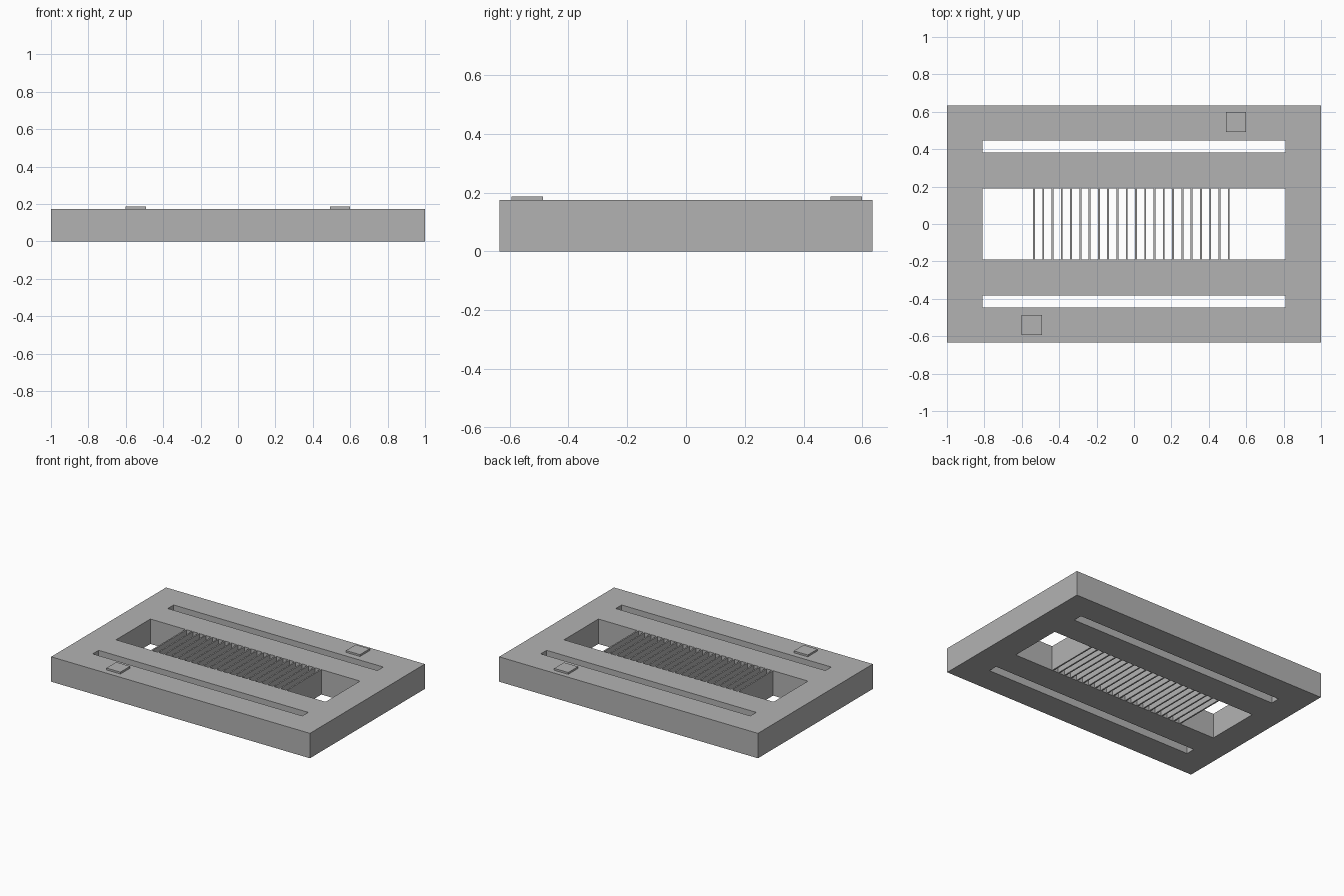
import bpy
import bmesh
from mathutils import Matrix, Vector

default_cube = bpy.data.objects.get("Cube")
if default_cube:
    bpy.data.objects.remove(default_cube, do_unlink=True)

HEIGHT = 0.174
PAD_TOP = 0.187
HALF_X, HALF_Y = 1.0, 0.634
OPEN_X, OPEN_Y = 0.81, 0.19
SLOT_IN, SLOT_OUT = 0.382, 0.447

grey = bpy.data.materials.new("plain grey")
grey.use_nodes = True
colour = (0.45, 0.45, 0.45, 1.0)
grey.diffuse_color = colour
grey.node_tree.nodes["Principled BSDF"].inputs["Base Color"].default_value = colour


def finish(name, bm):
    bmesh.ops.recalc_face_normals(bm, faces=bm.faces)
    mesh = bpy.data.meshes.new(name)
    bm.to_mesh(mesh)
    bm.free()
    mesh.materials.append(grey)
    obj = bpy.data.objects.new(name, mesh)
    bpy.context.collection.objects.link(obj)
    return obj


def box(name, low, high):
    low, high = Vector(low), Vector(high)
    bm = bmesh.new()
    place = Matrix.Translation((low + high) / 2) @ Matrix.Diagonal((*(high - low), 1))
    bmesh.ops.create_cube(bm, size=1, matrix=place)
    return finish(name, bm)


# Frame: a plate of cells, leaving out the wide opening and the two slots
xs = [-HALF_X, -OPEN_X, OPEN_X, HALF_X]
ys = [-HALF_Y, -SLOT_OUT, -SLOT_IN, -OPEN_Y, OPEN_Y, SLOT_IN, SLOT_OUT, HALF_Y]
bm = bmesh.new()
grid = [[bm.verts.new((x, y, 0)) for y in ys] for x in xs]
for i in range(len(xs) - 1):
    for j in range(len(ys) - 1):
        if i == 1 and j % 2 == 1:
            continue
        bm.faces.new((grid[i][j], grid[i + 1][j], grid[i + 1][j + 1], grid[i][j + 1]))
solid = bmesh.ops.extrude_face_region(bm, geom=bm.faces[:], use_keep_orig=True)
top = [g for g in solid["geom"] if isinstance(g, bmesh.types.BMVert)]
bmesh.ops.translate(bm, verts=top, vec=(0, 0, HEIGHT))
finish("frame", bm)

# Row of thin upright fins across the opening
FIN_COUNT, FIN_FIRST, FIN_STEP, FIN_HALF = 22, -0.535, 0.0496, 0.005
for i in range(FIN_COUNT):
    x = FIN_FIRST + i * FIN_STEP
    box(f"fin_{i + 1}", (x - FIN_HALF, -OPEN_Y, 0), (x + FIN_HALF, OPEN_Y, HEIGHT))

# Small square pads at opposite corners
for name, x, y in (("back_left_pad", 0.545, 0.545), ("front_right_pad", -0.547, -0.54)):
    box(name, (x - 0.054, y - 0.054, HEIGHT), (x + 0.054, y + 0.054, PAD_TOP))
